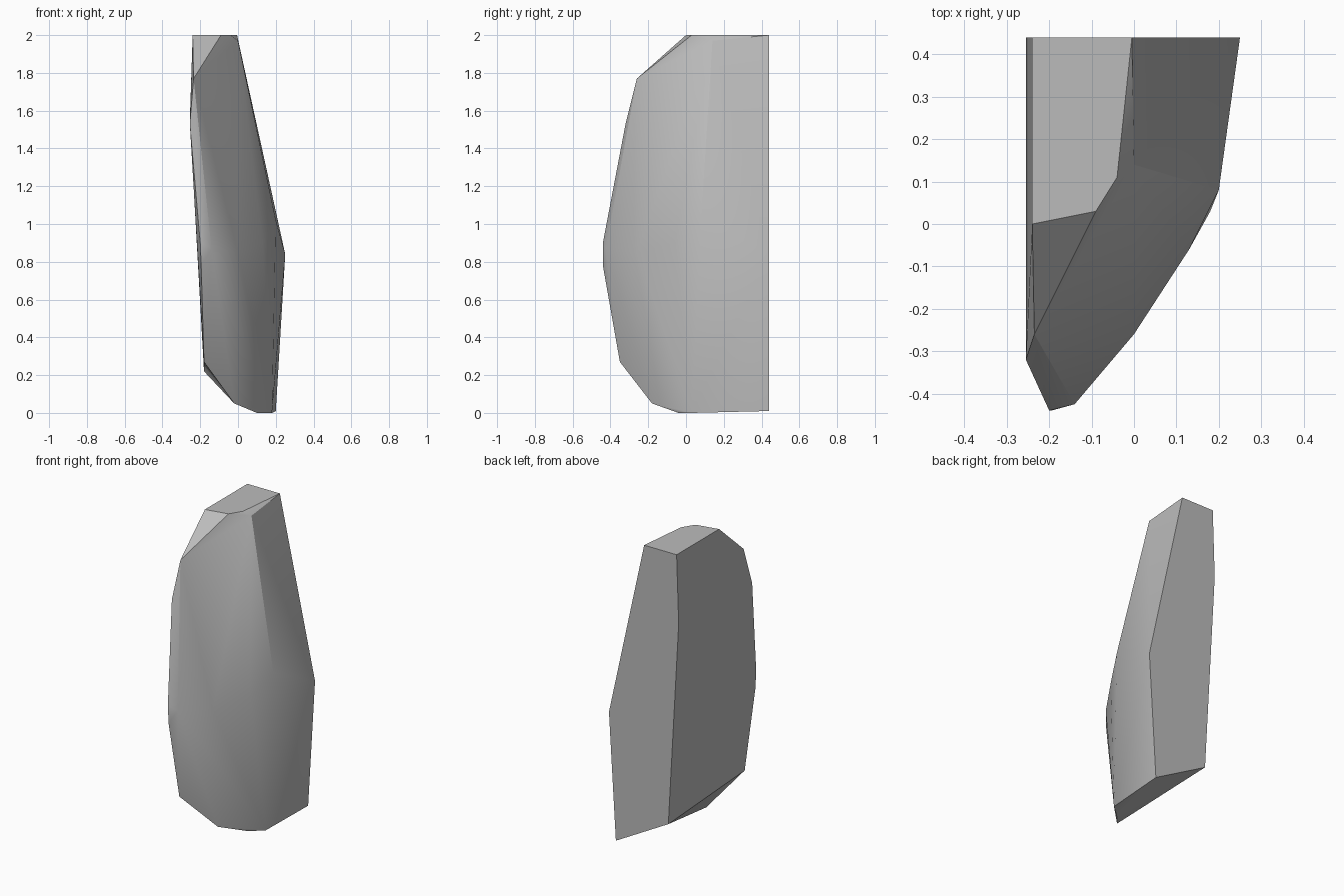
import bpy
import bmesh
import math

# Remove only the default cube
default_cube = bpy.data.objects.get("Cube")
if default_cube:
    bpy.data.objects.remove(default_cube, do_unlink=True)


def make_material(name, value):
    """Plain grey material for viewport and render."""
    material = bpy.data.materials.new(name)
    material.use_nodes = True
    colour = (value, value, value, 1.0)
    material.diffuse_color = colour
    material.node_tree.nodes["Principled BSDF"].inputs["Base Color"].default_value = colour
    return material


def make_hull(name, lines, material):
    """Skin the facet lines of a cut stone with one closed convex shell."""
    bm = bmesh.new()
    for line in lines:
        for point in line:
            bm.verts.new(point)
    result = bmesh.ops.convex_hull(bm, input=bm.verts[:])
    unused = [v for v in bm.verts if not v.link_faces]
    bmesh.ops.delete(bm, geom=unused, context="VERTS")
    bmesh.ops.dissolve_limit(bm, angle_limit=math.radians(1),
                             verts=bm.verts[:], edges=bm.edges[:])
    bmesh.ops.recalc_face_normals(bm, faces=bm.faces[:])
    mesh = bpy.data.meshes.new(name)
    bm.to_mesh(mesh)
    bm.free()
    mesh.materials.append(material)
    stone = bpy.data.objects.new(name, mesh)
    bpy.context.collection.objects.link(stone)
    return stone


back = 0.44

# Flat back outline, split into its two upright edges
back_right_edge = [(-.24, back, 2), (-.255, back, 1.55), (-.18, back, .22)]
back_left_edge = [(-.005, back, 2), (.25, back, .84), (.2, back, .01)]

# Front upright edges: thin bevel on one side, broad plate and its far crease
bevel_edge = [(-.24, 0, 2), (-.255, -.32, 1.53), (-.2, -.44, .9),
              (-.195, -.44, .78), (-.18, -.35, .27)]
plate_ridge = [(-.09, .03, 2), (-.235, -.26, 1.77), (-.14, -.425, .87)]
plate_middle = [(-.04, .11, 2), (0, -.26, .85), (-.02, -.18, .05)]
plate_fold = [(.13, -.06, .9), (.1, -.04, 0)]
side_crease = [(0, .14, 1.97), (.2, .08, 1.02), (.18, .03, 0)]

stone_grey = make_material("stone grey", 0.5)
stone = make_hull("stone_slab", [back_right_edge, back_left_edge, bevel_edge,
                                 plate_ridge, plate_middle, plate_fold,
                                 side_crease], stone_grey)

# Soft facets with crisp outer edges
bpy.ops.object.select_all(action="DESELECT")
stone.select_set(True)
bpy.context.view_layer.objects.active = stone
bpy.ops.object.shade_smooth_by_angle(angle=math.radians(30))
